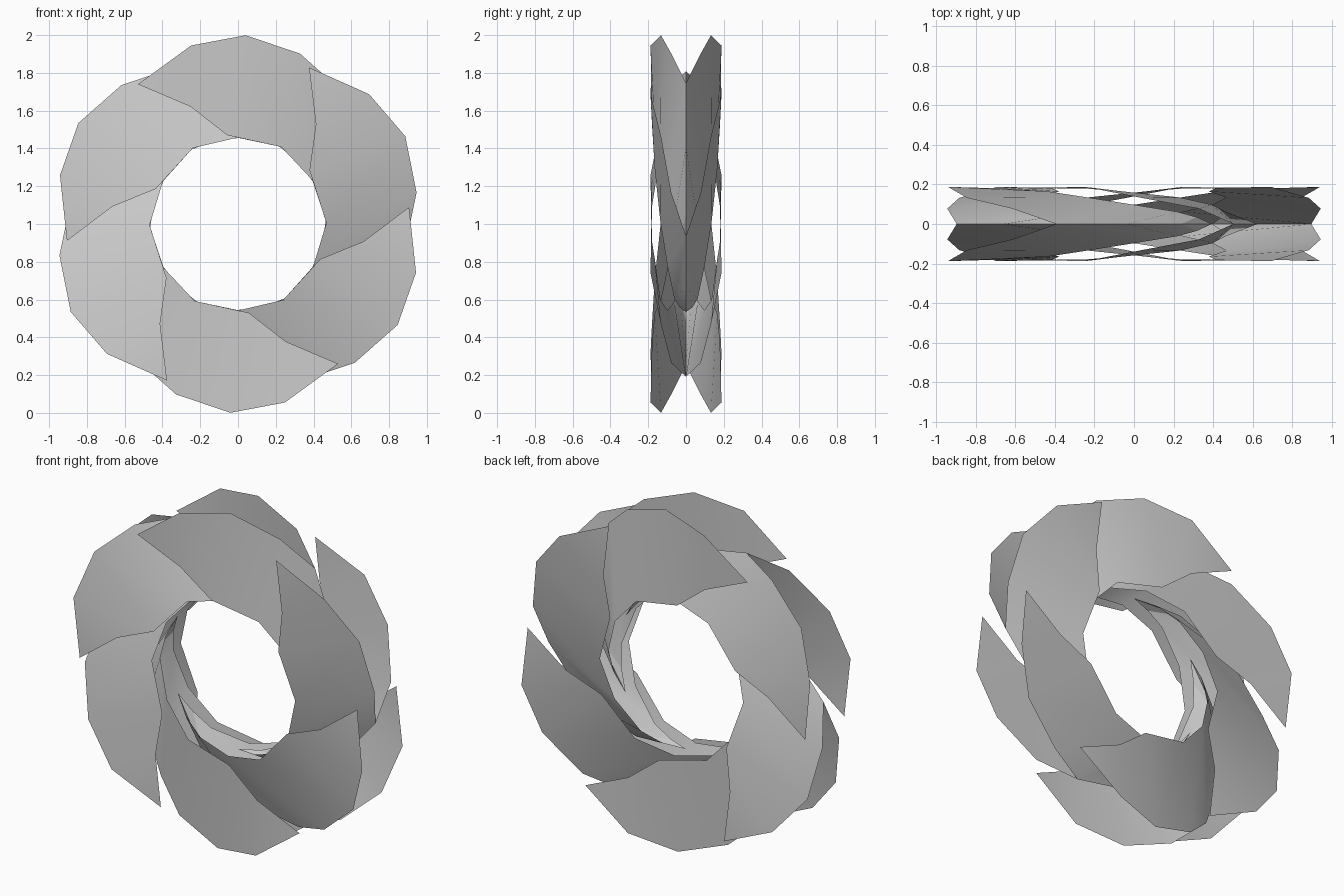
import bpy
from math import sin, cos, radians

if "Cube" in bpy.data.objects:
    bpy.data.objects.remove(bpy.data.objects["Cube"])

# one curved leaf in ring coordinates: (angle in degrees, radius, depth y)
TIP = (125.6, 0.91, -0.182)
OUTER = [(104.7, 0.977, -0.188), (87.7, 1.0, -0.132), (70, 0.96, -0.078), (56, 0.90, 0),
         (33, 0.745, 0), (5, 0.57, 0)]          # outer rim, then centre seam
INNER = [(112, 0.67, -0.180), (97, 0.474, -0.165), (60.7, 0.468, -0.135), (30.5, 0.457, -0.098),
         (2, 0.465, -0.062), (-14, 0.458, -0.035)]
END = (-30, 0.455, 0)


def place(p, turn):
    a = radians(p[0] + turn)
    return (p[1] * cos(a), p[2], 1 + p[1] * sin(a))


def leaf_pair(index):
    turn = -60 * index
    n = len(OUTER)
    pts = [TIP] + OUTER + INNER + [END]
    verts = [place(p, turn) for p in pts]
    faces = [(0, 1, n + 1)]
    faces += [(i, i + 1, n + i + 1, n + i) for i in range(1, n)]
    faces.append((n, 2 * n + 1, 2 * n))
    mesh = bpy.data.meshes.new("leaf")
    mesh.from_pydata(verts, [], faces)
    obj = bpy.data.objects.new("leaf_pair_%d" % (index + 1), mesh)
    bpy.context.collection.objects.link(obj)
    # front leaf mirrored to the back, welded on the centre seam
    mod = obj.modifiers.new("mirror", 'MIRROR')
    mod.use_axis = (False, True, False)
    mod.merge_threshold = 0.001
    bpy.ops.object.select_all(action='DESELECT')
    bpy.context.view_layer.objects.active = obj
    obj.select_set(True)
    bpy.ops.object.modifier_apply(modifier=mod.name)
    bpy.ops.object.shade_smooth_by_angle(angle=radians(30))


# ring of six leaf pairs
for k in range(6):
    leaf_pair(k)
